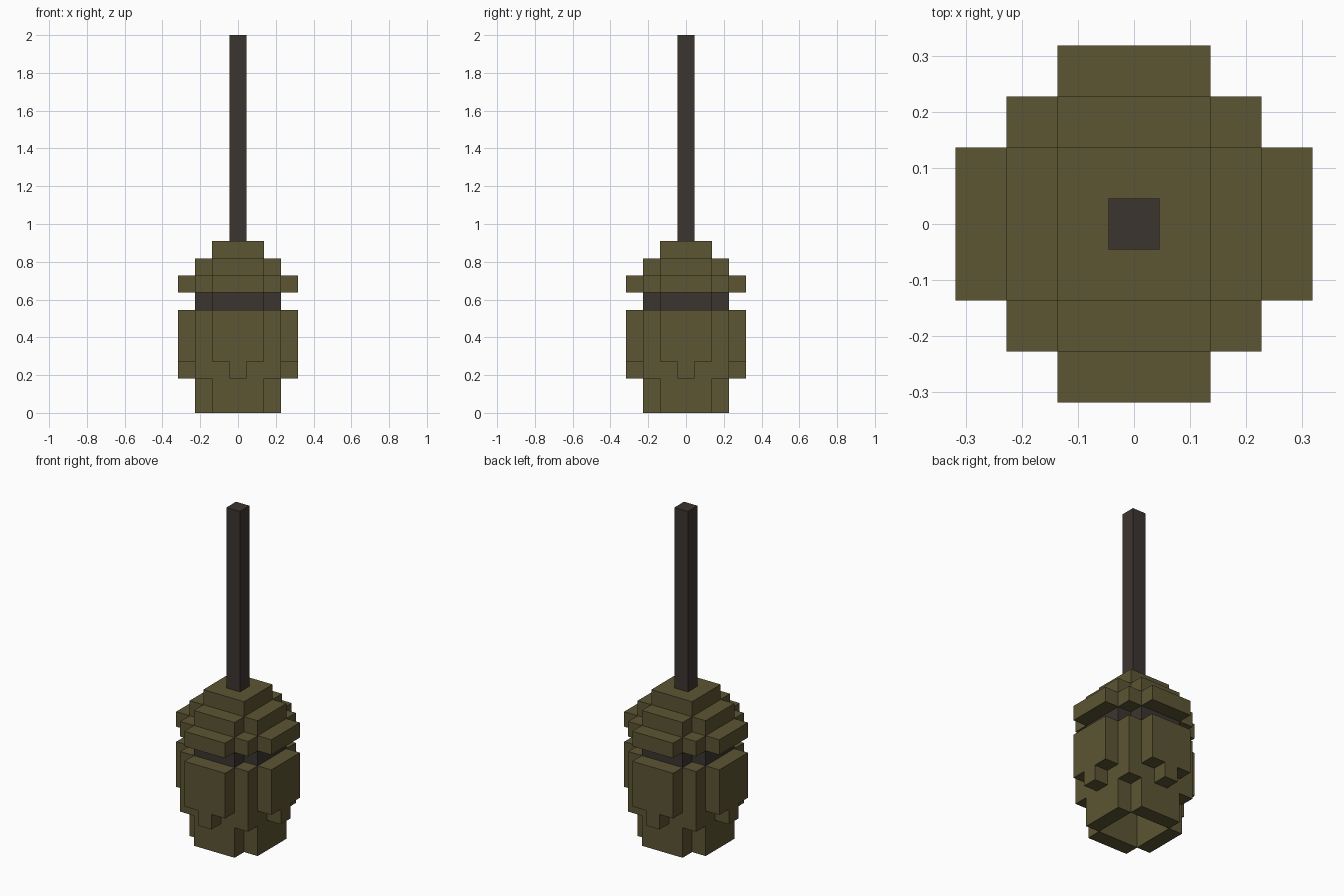
import bpy, bmesh
from mathutils import Matrix, Vector
from math import pi

cube = bpy.data.objects.get("Cube")
if cube:
    bpy.data.objects.remove(cube, do_unlink=True)

U = 1 / 11  # one block unit; the whole model is 22 units tall


def material(name, rgb):
    m = bpy.data.materials.new(name)
    m.use_nodes = True
    color = (*rgb, 1)
    m.diffuse_color = color
    bsdf = next(n for n in m.node_tree.nodes if n.type == 'BSDF_PRINCIPLED')
    bsdf.inputs["Base Color"].default_value = color
    bsdf.inputs["Roughness"].default_value = 0.9
    return m


olive = material("olive", (0.107, 0.091, 0.033))
dark = material("dark brown", (0.045, 0.036, 0.030))


def blocks(name, mat, x, y, z, turns=4):
    """One box with the given ranges, repeated by quarter turns around z."""
    bm = bmesh.new()
    lo, hi = (Vector(c) * U for c in zip(x, y, z))
    place = Matrix.Translation((lo + hi) / 2) @ Matrix.Diagonal((*(hi - lo), 1))
    for i in range(turns):
        bmesh.ops.create_cube(bm, size=1, matrix=Matrix.Rotation(i * pi / 2, 4, 'Z') @ place)
    mesh = bpy.data.meshes.new(name)
    bm.to_mesh(mesh)
    bm.free()
    mesh.materials.append(mat)
    obj = bpy.data.objects.new(name, mesh)
    bpy.context.collection.objects.link(obj)


WIDE, TAB, CORNER = (-1.5, 1.5), (-0.5, 0.5), (1.5, 2.5)
INNER, OUTER = (1.5, 2.5), (2.5, 3.5)

# Rod and stepped cap
blocks("rod", dark, TAB, TAB, (10, 22), 1)
blocks("cap_top", olive, WIDE, WIDE, (9, 10), 1)
blocks("cap_step", olive, INNER, WIDE, (7, 9))
blocks("cap_corners", olive, CORNER, CORNER, (7, 8))
blocks("cap_brim", olive, OUTER, WIDE, (7, 8))

# Dark band under the brim
blocks("band", dark, INNER, WIDE, (6, 7))

# Hollow body, open underneath
blocks("body_walls", olive, INNER, WIDE, (0, 6))
blocks("body_corners", olive, CORNER, CORNER, (2, 6))

# Raised side plates with a hanging tab
blocks("side_plates", olive, OUTER, WIDE, (3, 6))
blocks("side_tabs", olive, OUTER, TAB, (2, 3))
